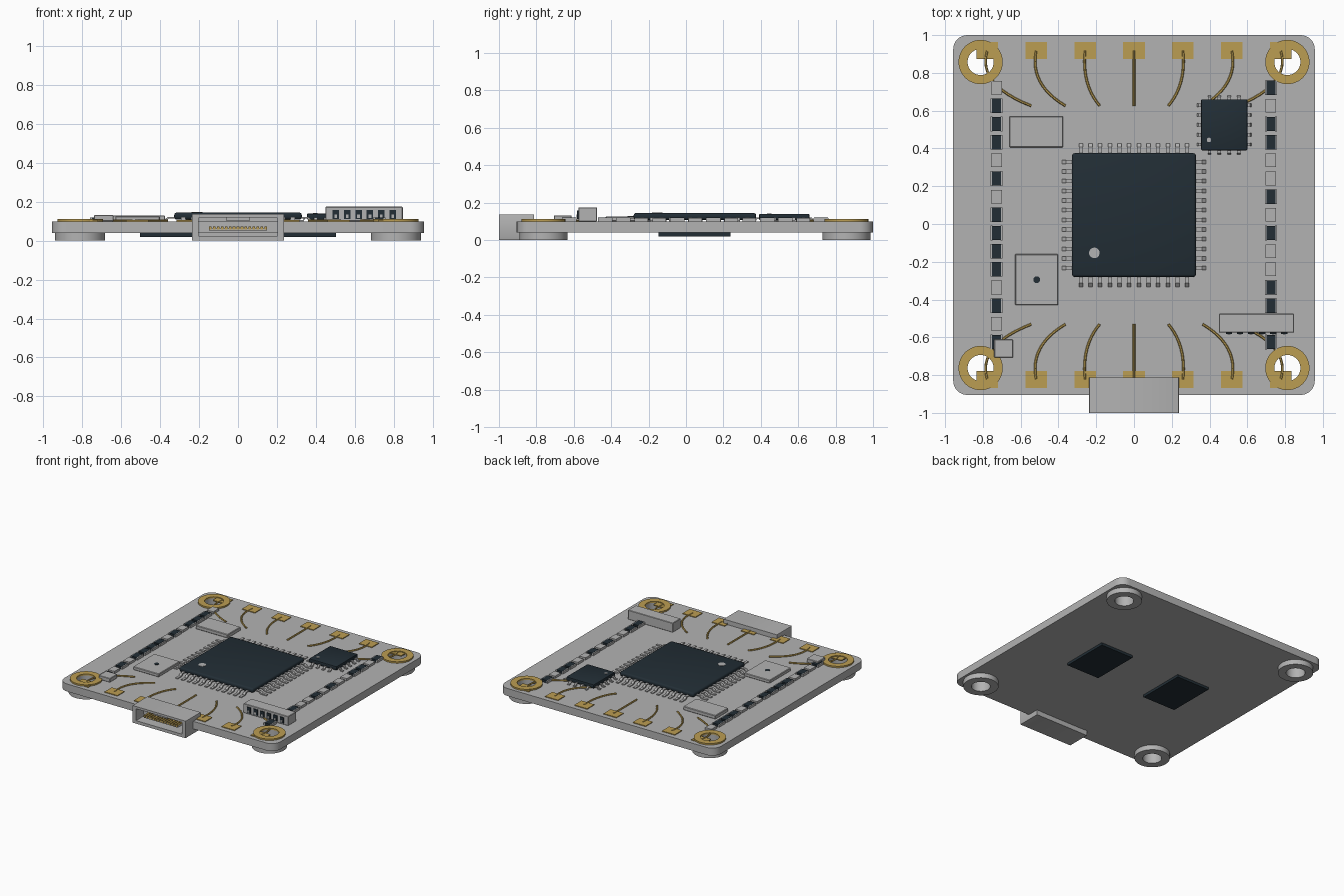
import bpy, bmesh, math
from mathutils import Matrix, Vector

if "Cube" in bpy.data.objects:
    bpy.data.objects.remove(bpy.data.objects["Cube"])


def material(name, rgb):
    m = bpy.data.materials.new(name)
    m.use_nodes = True
    m.diffuse_color = (*rgb, 1)
    m.node_tree.nodes["Principled BSDF"].inputs["Base Color"].default_value = (*rgb, 1)
    return m


GREY = material("light grey", (0.45, 0.45, 0.45))
DARK = material("dark slate", (0.016, 0.027, 0.036))
GOLD = material("gold", (0.50, 0.34, 0.085))

CY = 0.0475          # board centre in y
TOP = 0.10           # board top surface


def finish(name, bm, mat, smooth=False):
    bmesh.ops.recalc_face_normals(bm, faces=bm.faces)
    me = bpy.data.meshes.new(name)
    bm.to_mesh(me)
    bm.free()
    me.materials.append(mat)
    ob = bpy.data.objects.new(name, me)
    bpy.context.collection.objects.link(ob)
    if smooth:
        bpy.ops.object.select_all(action='DESELECT')
        ob.select_set(True)
        bpy.context.view_layer.objects.active = ob
        bpy.ops.object.shade_smooth_by_angle(angle=math.radians(35))
    return ob


def boxes(name, items, mat, bevel=0, segments=1):
    """One object from (x0, x1, y0, y1, z0, z1) blocks."""
    bm = bmesh.new()
    for x0, x1, y0, y1, z0, z1 in items:
        m = (Matrix.Translation(((x0 + x1) / 2, (y0 + y1) / 2, (z0 + z1) / 2))
             @ Matrix.Diagonal((x1 - x0, y1 - y0, z1 - z0, 1)))
        bmesh.ops.create_cube(bm, size=1, matrix=m)
    if bevel:
        bmesh.ops.bevel(bm, geom=bm.edges[:], offset=bevel, segments=segments,
                        affect='EDGES', profile=0.5)
    return finish(name, bm, mat, segments > 1)


def circle(cx, cy, r, n=48):
    return [(cx + r * math.cos(2 * math.pi * i / n), cy + r * math.sin(2 * math.pi * i / n))
            for i in range(n)]


def rounded_rect(x0, x1, y0, y1, r, n=8):
    pts = []
    for k, (cx, cy) in enumerate([(x1 - r, y1 - r), (x0 + r, y1 - r), (x0 + r, y0 + r), (x1 - r, y0 + r)]):
        for i in range(n + 1):
            a = math.pi / 2 * (k + i / n)
            pts.append((cx + r * math.cos(a), cy + r * math.sin(a)))
    return pts


def curve_bmesh(cu):
    ob = bpy.data.objects.new("temp", cu)
    bpy.context.collection.objects.link(ob)
    me = bpy.data.meshes.new_from_object(ob.evaluated_get(bpy.context.evaluated_depsgraph_get()))
    bm = bmesh.new()
    bm.from_mesh(me)
    bpy.data.objects.remove(ob)
    bpy.data.curves.remove(cu)
    bpy.data.meshes.remove(me)
    bmesh.ops.remove_doubles(bm, verts=bm.verts, dist=1e-5)
    return bm


def plate(name, loops, z0, z1, mat, matrix=None):
    """Extruded outline; inner loops become holes."""
    cu = bpy.data.curves.new(name, 'CURVE')
    cu.dimensions, cu.fill_mode, cu.extrude = '2D', 'BOTH', (z1 - z0) / 2
    for loop in loops:
        s = cu.splines.new('POLY')
        s.points.add(len(loop) - 1)
        for p, (x, y) in zip(s.points, loop):
            p.co = (x, y, 0, 1)
        s.use_cyclic_u = True
    bm = curve_bmesh(cu)
    bmesh.ops.translate(bm, verts=bm.verts, vec=(0, 0, (z0 + z1) / 2))
    if matrix:
        bmesh.ops.transform(bm, verts=bm.verts, matrix=matrix)
    return finish(name, bm, mat, True)


def pins(name, x0, x1, y0, y1, nx, ny, pitch, reach, width, high):
    """Gull-wing legs around a chip."""
    bm = bmesh.new()
    t = 0.007
    prof = [(-0.01, high), (reach * .35, high), (reach * .55, TOP + t), (reach, TOP + t),
            (reach, TOP), (reach * .45, TOP), (reach * .28, high - t), (-0.01, high - t)]
    cx, cy = (x0 + x1) / 2, (y0 + y1) / 2
    for k in range(4):
        a = math.pi / 2 * k
        n, half = (ny, (x1 - x0) / 2) if k % 2 == 0 else (nx, (y1 - y0) / 2)
        rot = Matrix.Translation((cx, cy, 0)) @ Matrix.Rotation(a, 4, 'Z')
        for i in range(n):
            s = (i - (n - 1) / 2) * pitch - width / 2
            f = bm.faces.new([bm.verts.new(rot @ Vector((half + r, s, z))) for r, z in prof])
            ext = bmesh.ops.extrude_face_region(bm, geom=[f])
            vs = [v for v in ext["geom"] if isinstance(v, bmesh.types.BMVert)]
            bmesh.ops.translate(bm, verts=vs, vec=rot.to_3x3() @ Vector((0, width, 0)))
    # extruded cap replaces the start face, so close the open ends
    bmesh.ops.holes_fill(bm, edges=[e for e in bm.edges if e.is_boundary], sides=0)
    return finish(name, bm, GREY)


# Board with four mounting holes, gold rings and feet
corners = [(sx * 0.812, CY + sy * 0.81) for sx in (-1, 1) for sy in (-1, 1)]
plate("circuit_board", [rounded_rect(-0.957, 0.957, -0.905, 1.0, 0.075)]
      + [circle(x, y, 0.069) for x, y in corners], 0.04, TOP, GREY)
for i, (x, y) in enumerate(corners):
    plate(f"mount_ring_{i}", [circle(x, y, 0.117), circle(x, y, 0.069)], TOP, 0.112, GOLD)
    plate(f"foot_{i}", [circle(x, y, 0.128), circle(x, y, 0.069)], 0.0, 0.04, GREY)

# Solder pads and curved traces along front and back edges
pad_x = [0.259 * i for i in range(-3, 4)]
boxes("solder_pads", [(x - .057, x + .057, CY + s * .87 - .045, CY + s * .87 + .045, TOP - .002, .106)
                      for x in pad_x for s in (-1, 1)], GOLD)
cu = bpy.data.curves.new("traces", 'CURVE')
cu.dimensions, cu.bevel_depth, cu.bevel_resolution, cu.use_fill_caps = '3D', 0.007, 1, True
for s in (-1, 1):
    for x in pad_x:
        p0, p1, p2 = Vector((x, .87)), Vector((x * 1.07, .69)), Vector((x * .7, .578))
        sp = cu.splines.new('POLY')
        sp.points.add(12)
        for i, p in enumerate(sp.points):
            t = i / 12
            q = p0 * (1 - t) ** 2 + p1 * 2 * t * (1 - t) + p2 * t * t
            p.co = (q.x, CY + s * q.y, 0.104, 1)
finish("traces", curve_bmesh(cu), GOLD, True)

# Main processor
boxes("main_chip", [(-.328, .328, -.28, .375, .108, .145)], DARK, 0.014, 3)
pins("main_chip_pins", -.328, .328, -.28, .375, 12, 12, .0512, .095, .021, .122)
plate("main_chip_dot", [circle(-.21, -.153, .028, 24)], .144, .147, GREY)

# Secondary chip
boxes("small_chip", [(.355, .60, .39, .66, .108, .14)], DARK, 0.006, 2)
pins("small_chip_pins", .355, .60, .39, .66, 4, 5, .052, .038, .018, .12)
plate("small_chip_dot", [circle(.397, .445, .012, 16)], .139, .142, GREY)

# Chips under the board
boxes("underside_chips", [(s * .36 - .145, s * .36 + .145, -.148, .238, .02, .041) for s in (-1, 1)], DARK)

# Flat metal cans on the left side
boxes("crystal_can", [(-.66, -.375, .405, .57, TOP, .13)], GREY, 0.004)
boxes("pressure_sensor", [(-.63, -.402, -.43, -.16, TOP, .126)], GREY, 0.004)
plate("sensor_port", [circle(-.515, -.295, .018, 24)], .125, .128, DARK)
boxes("corner_block", [(-.74, -.64, -.707, -.612, TOP, .132)], GREY, 0.003)

# Rows of tiny surface parts: D has a dark body with metal ends, G is plain
plain, bodies = [], []
for cx, row in ((-.728, "GDDDGDGDDDDGDGD"), (.725, "DGDDGGDGDGGDDGD")):
    for i, kind in enumerate(row):
        y = 0.722 - 0.0962 * i
        if kind == "G":
            plain.append((cx - .028, cx + .028, y - .036, y + .036, TOP, .119))
        else:
            bodies.append((cx - .024, cx + .024, y - .038, y + .038, TOP, .12))
            for s in (-1, 1):
                plain.append((cx + s * .027 - .005, cx + s * .027 + .005, y - .039, y + .039, TOP, .119))
boxes("row_parts_metal", plain, GREY)
boxes("row_parts_dark", bodies, DARK)

# Six-way header with dark sockets and small contacts
boxes("header_body", [(.45, .847, -.575, -.475, TOP, .175)], GREY, 0.003)
slots = [.649 + .0585 * (i - 2.5) for i in range(6)]
boxes("header_sockets", [(x - .017, x + .017, -.582, -.574, .112, .158) for x in slots], DARK)
boxes("header_contacts", [(x - .007, x + .007, -.586, -.58, .118, .136) for x in slots], GREY)

# Edge connector: hollow shell, rear wall, tongue with gold contacts
to_front = Matrix.Rotation(math.pi / 2, 4, 'X')     # outline (x, z), depth along -y
plate("connector_shell", [rounded_rect(-.237, .237, 0, .137, .004, 2),
                          rounded_rect(-.203, .203, .024, .119, .004, 2)], .812, 1.0, GREY, to_front)
boxes("connector_rear_wall", [(-.205, .205, -.87, -.814, .02, .122)], GREY)
boxes("connector_tongue", [(-.15, .15, -.975, -.865, .052, .066)], GREY)
boxes("connector_key", [(-.06, .06, -.985, -.865, .102, .12)], GREY)
boxes("connector_contacts", [(x * .0205 - .0065, x * .0205 + .0065, -.98, -.868, .058, .074)
                             for x in range(-7, 8)], GOLD)
